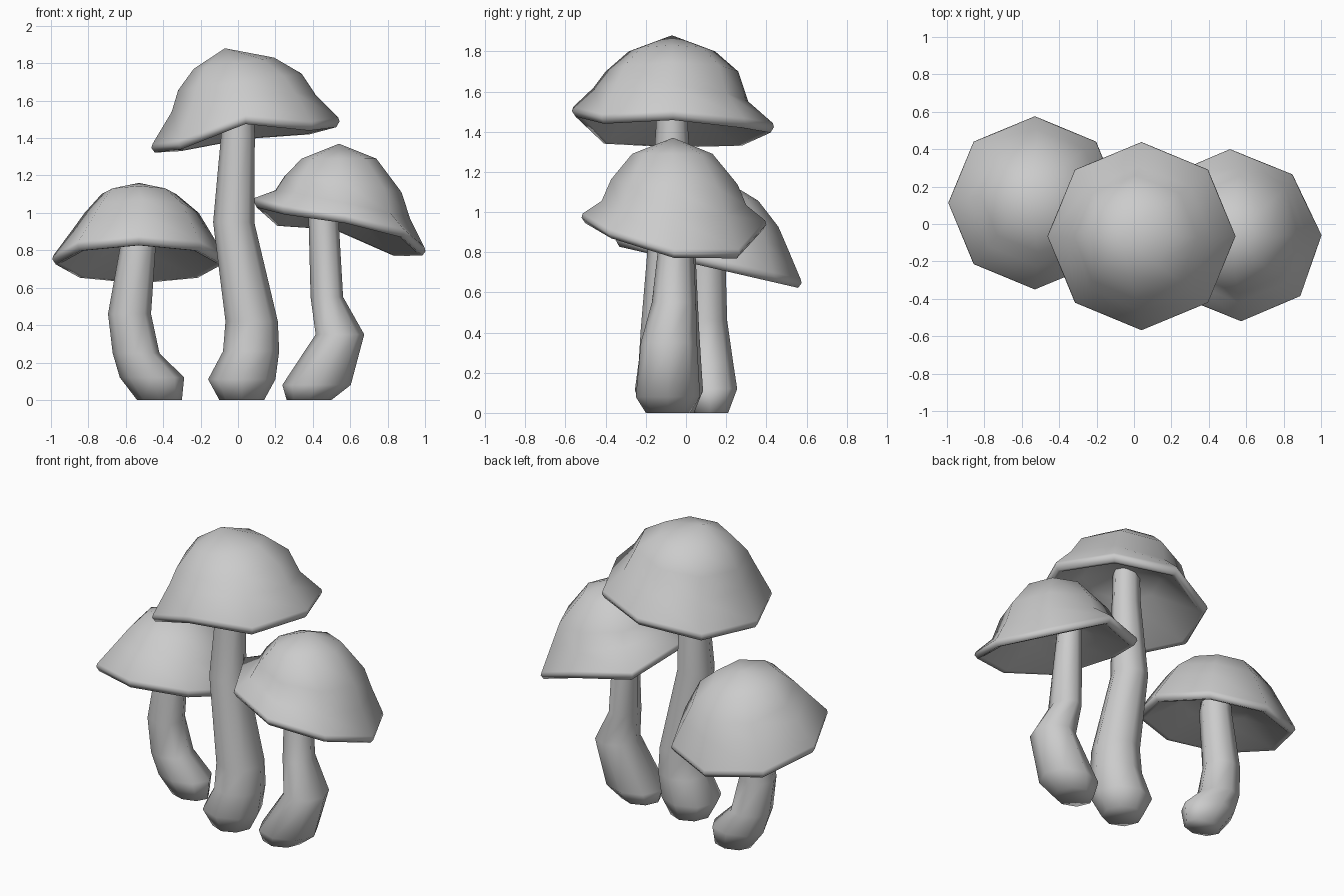
import bpy, bmesh
from math import cos, sin, tau

if "Cube" in bpy.data.objects:
    bpy.data.objects.remove(bpy.data.objects["Cube"])

SIDES = 8


def loft(name, loops, angle):
    """Skin a list of loops; a loop of one point closes to a tip, others get an end face."""
    bm = bmesh.new()
    rows = [[bm.verts.new(p) for p in loop] for loop in loops]
    for a, b in zip(rows, rows[1:]):
        for i in range(SIDES):
            j = (i + 1) % SIDES
            if len(a) == 1:
                bm.faces.new((a[0], b[i], b[j]))
            elif len(b) == 1:
                bm.faces.new((a[i], a[j], b[0]))
            else:
                bm.faces.new((a[i], a[j], b[j], b[i]))
    for end in (rows[0], rows[-1]):
        if len(end) > 1:
            bm.faces.new(end)
    bmesh.ops.recalc_face_normals(bm, faces=bm.faces)
    mesh = bpy.data.meshes.new(name)
    bm.to_mesh(mesh)
    bm.free()
    ob = bpy.data.objects.new(name, mesh)
    bpy.context.collection.objects.link(ob)
    bpy.ops.object.select_all(action='DESELECT')
    ob.select_set(True)
    bpy.context.view_layer.objects.active = ob
    bpy.ops.object.shade_smooth_by_angle(angle=angle)


def ring(x, y, z, rx, ry, sx=0, sy=0, dz=None, skew=0):
    """Octagon on a sloped plane, with optional per-corner height changes."""
    pts = []
    for i in range(SIDES):
        u, v = rx * cos(tau * i / SIDES), ry * sin(tau * i / SIDES)
        h = z + sx * u + sy * v + (dz[i] if dz else 0)
        pts.append((x + u - skew * v, y + v, h))
    return pts


def cap(name, tip, rings, dz, depth, skew=0):
    """Dome, rolled lip and shallow hollow; rings are x, y, z, radius, slope x, slope y."""
    dome = [[tip]] + [ring(x, y, z, r, r, sx, sy) for x, y, z, r, sx, sy in rings[:-1]]
    x, y, z, r, sx, sy = rings[-1]
    lip = [ring(x, y, z - d, r - i, r - i, sx, sy, dz, skew)
           for i, d in ((.006, -.008), (0, .012), (.018, .04), (.045, .035))]
    hollow = [ring(x, y, z + depth * .75, r * .45, r * .45, sx, sy), [(x, y, z + depth)]]
    loft(name, dome + lip + hollow, 1.5)


def stem(name, sections):
    """Bent stalk; sections are x, y, z, half width, half depth."""
    loft(name, [ring(*s) for s in sections], 1.5)


# Tall middle mushroom
cap("middle_cap", (-.07, -.07, 1.88),
    [(-.022, -.07, 1.80, .215, .14, 0), (.01, -.07, 1.70, .33, .135, 0),
     (.03, -.075, 1.585, .385, .12, -.09), (.04, -.065, 1.435, .503, .13, 0)],
    (0, -.02, 0, -.02, -.01, -.01, .08, 0), .2)
stem("middle_stem",
     [(.02, -.08, 0, .12, .12), (.02, -.085, .11, .18, .17), (.07, -.08, .26, .15, .155),
      (.073, -.08, .42, .14, .145), (-.023, -.07, .95, .11, .11), (.0, -.07, 1.42, .09, .08),
      (.0, -.07, 1.66, .08, .075)])

# Left mushroom, cap leaning back
cap("left_cap", (-.53, .19, 1.16),
    [(-.53, .16, 1.10, .2, 0, -.22), (-.515, .155, 1.0, .305, 0, -.24),
     (-.52, .14, .91, .365, 0, -.24), (-.53, .113, .765, .463, 0, -.23)],
    (0,) * 8, .12)
stem("left_stem",
     [(-.42, .12, 0, .12, .09), (-.46, .12, .12, .172, .135), (-.545, .11, .25, .125, .125),
      (-.58, .1, .46, .115, .105), (-.535, .1, .82, .095, .095), (-.535, .11, .93, .09, .085)])

# Right mushroom, cap leaning right
cap("right_cap", (.54, -.065, 1.37),
    [(.54, -.068, 1.29, .2, 0, 0), (.56, -.058, 1.15, .315, -.13, -.04),
     (.56, -.06, 1.045, .36, -.21, -.03), (.543, -.06, .94, .46, -.29, 0)],
    (0, -.04, .01, -.06, 0, 0, .045, .06), .16, .065)
stem("right_stem",
     [(.38, -.09, 0, .12, .11), (.42, -.09, .08, .183, .16), (.545, -.085, .35, .13, .14),
      (.475, -.06, .55, .087, .11), (.457, -.045, .98, .08, .075), (.455, -.04, 1.13, .075, .07)])
